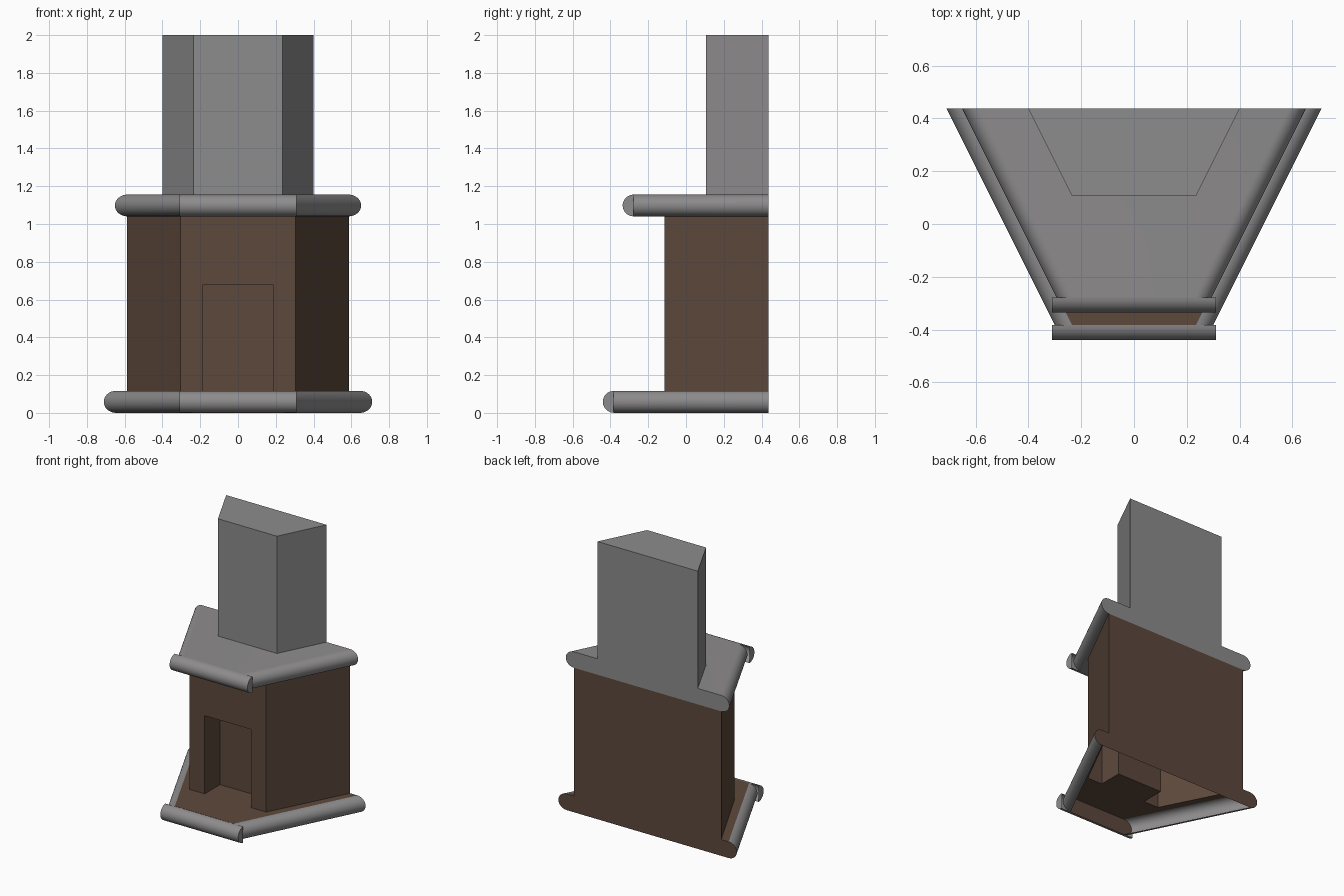
import bpy, bmesh, math
from mathutils import Vector

if "Cube" in bpy.data.objects:
    bpy.data.objects.remove(bpy.data.objects["Cube"])

BACK = 0.437      # wall plane shared by every part
SEG = 16          # steps around each rounded edge


def material(name, rgb):
    m = bpy.data.materials.new(name)
    m.diffuse_color = (*rgb, 1)
    m.use_nodes = True
    m.node_tree.nodes["Principled BSDF"].inputs["Base Color"].default_value = m.diffuse_color
    return m


GREY = material("stone grey", (0.27, 0.262, 0.265))
BROWN = material("dark brown", (0.11, 0.066, 0.045))


def make(name, faces, mats, recalc=False, smooth=False):
    """faces: list of (points, material index); joined into one object."""
    bm = bmesh.new()
    made = []
    for pts, mi in faces:
        f = bm.faces.new([bm.verts.new(p) for p in pts])
        f.material_index = mi
        made.append(f)
    bmesh.ops.remove_doubles(bm, verts=bm.verts, dist=1e-5)
    if recalc:
        bmesh.ops.recalc_face_normals(bm, faces=bm.faces)
    else:
        # turn every face away from the middle of the part
        mid = sum((v.co for v in bm.verts), Vector()) / len(bm.verts)
        bm.normal_update()
        for f in bm.faces:
            if f.normal.dot(f.calc_center_median() - mid) < 0:
                f.normal_flip()
    me = bpy.data.meshes.new(name)
    bm.to_mesh(me)
    bm.free()
    for m in mats:
        me.materials.append(m)
    ob = bpy.data.objects.new(name, me)
    bpy.context.collection.objects.link(ob)
    if smooth:
        bpy.ops.object.select_all(action='DESELECT')
        ob.select_set(True)
        bpy.context.view_layer.objects.active = ob
        bpy.ops.object.shade_smooth_by_angle(angle=math.radians(35))
    return ob


def arc(r_out, z, r):
    """Half round from top to bottom as (outward, z) pairs."""
    return [(r_out * math.sin(math.pi * i / SEG), z + r * math.cos(math.pi * i / SEG))
            for i in range(SEG + 1)]


def slab(name, front, w_front, w_back, z, r, mats, flats):
    """Trapezoid slab with half-round sides; caps use material 1."""
    prof = arc(r * 1.12, z, r)

    def ring(y, w):
        right = [Vector((w + o, y, h)) for o, h in prof]
        left = [Vector((-w - o, y, h)) for o, h in reversed(prof)]
        return right + left
    a, b = ring(front, w_front), ring(BACK, w_back)
    n = len(a)
    faces = [(a, 1), (b, 1)]
    for i in range(n):
        if i in (SEG, n - 1) and not flats:
            continue
        j = (i + 1) % n
        faces.append(([a[i], a[j], b[j], b[i]], 0))
    make(name, faces, mats, smooth=True)


def front_bar(name, y, z, r, half):
    """Half-round bar along the front edge, capped at both ends."""
    l, rt = ([Vector((s * half, y - o, h)) for o, h in arc(r, z, r)] for s in (-1, 1))
    faces = [(l, 0), (rt, 0)]
    faces += [([l[i], l[i + 1], rt[i + 1], rt[i]], 0) for i in range(SEG)]
    make(name, faces, [GREY], smooth=True)


# base: open underneath, brown end planes and grey rounded edges
slab("base_side_edges", -0.383, 0.235, 0.645, 0.0585, 0.0585, [GREY, BROWN], False)
front_bar("base_front_edge", -0.383, 0.0585, 0.0575, 0.31)

# mantel slab
slab("mantel", -0.278, 0.23, 0.587, 1.098, 0.0575, [GREY, GREY], True)
front_bar("mantel_front_edge", -0.278, 1.098, 0.0575, 0.31)

# hearth floor around the hollow body and under the firebox
F, D, Z0, Z1 = -0.115, 0.06, 0.117, 1.0405
BF, BB, HX, HZ = 0.305, 0.587, 0.185, 0.68
half = [(0.235, -0.383), (0.645, BACK), (BB, BACK), (BF, F), (HX, F), (HX, D)]
outline = half + [(-x, y) for x, y in reversed(half)]
floor = make("hearth_floor", [([(x, y, Z0) for x, y in outline], 0)], [BROWN])
if floor.data.polygons[0].normal.z < 0:
    floor.data.flip_normals()

# body walls with recessed firebox
faces = [
    ([(-BF, F, Z0), (-HX, F, Z0), (-HX, F, HZ), (HX, F, HZ),
      (HX, F, Z0), (BF, F, Z0), (BF, F, Z1), (-BF, F, Z1)], 0),
    ([(-BB, BACK, Z0), (BB, BACK, Z0), (BB, BACK, Z1), (-BB, BACK, Z1)], 0),
    ([(-HX, D, Z0), (HX, D, Z0), (HX, D, HZ), (-HX, D, HZ)], 0),
    ([(-HX, F, HZ), (HX, F, HZ), (HX, D, HZ), (-HX, D, HZ)], 0)]
for s in (-1, 1):
    faces.append(([(s * BF, F, Z0), (s * BB, BACK, Z0), (s * BB, BACK, Z1), (s * BF, F, Z1)], 0))
    faces.append(([(s * HX, F, Z0), (s * HX, D, Z0), (s * HX, D, HZ), (s * HX, F, HZ)], 0))
make("fireplace_body", faces, [BROWN], recalc=True)

# chimney
plan = [(-0.235, 0.107), (0.235, 0.107), (0.4, BACK), (-0.4, BACK)]
lo = [(x, y, 1.155) for x, y in plan]
hi = [(x, y, 2.0) for x, y in plan]
faces = [(hi, 0)] + [([lo[i], lo[(i + 1) % 4], hi[(i + 1) % 4], hi[i]], 0) for i in range(4)]
make("chimney", faces, [GREY])
